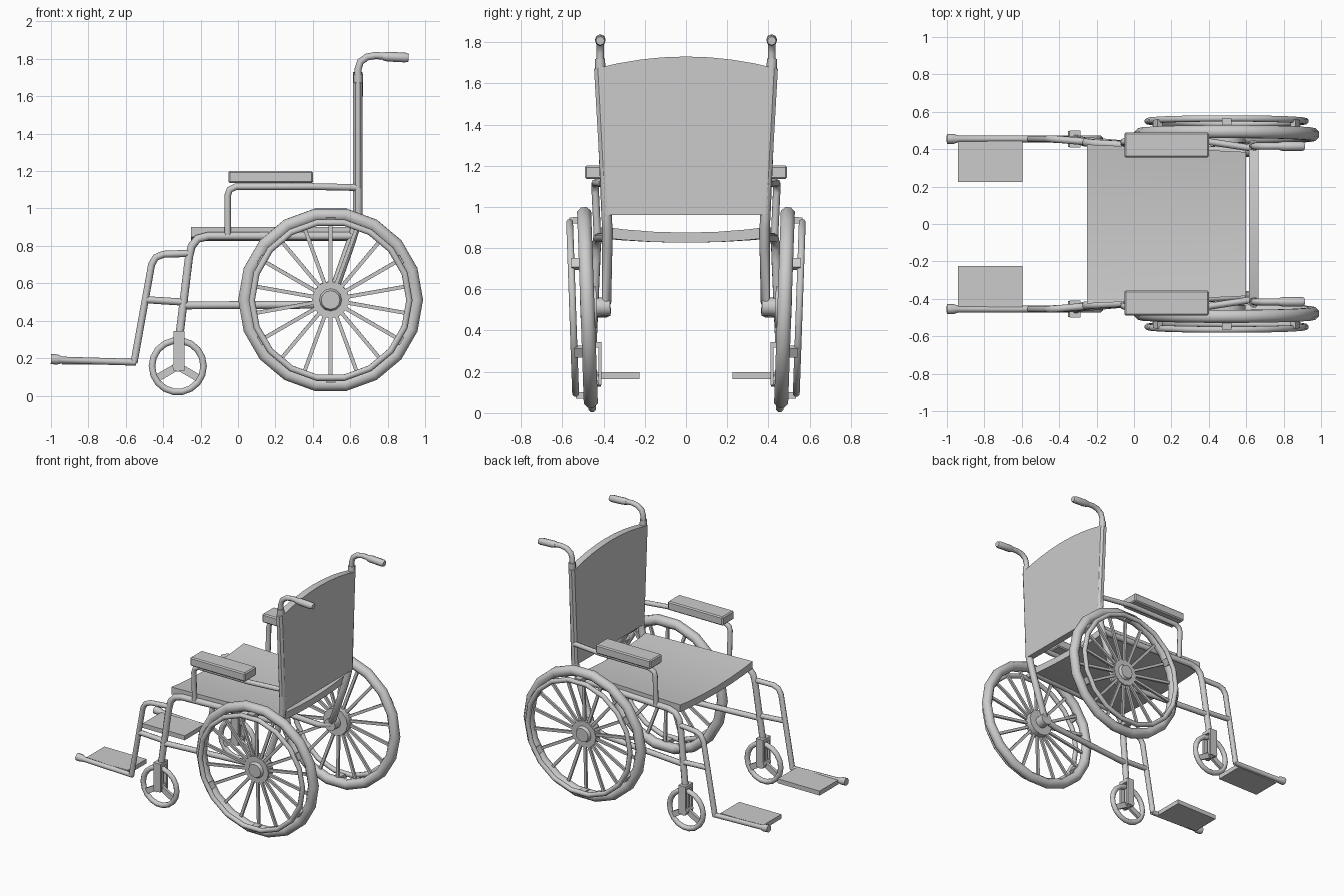
import bpy, bmesh
from math import radians, sin, cos, tau
from mathutils import Matrix, Vector

if "Cube" in bpy.data.objects:
    bpy.data.objects.remove(bpy.data.objects["Cube"])


def finish(ob, name, mirror=True, angle=40):
    """Name the object, set its shading and mirror it to the other side."""
    ob.name = name
    bpy.ops.object.select_all(action='DESELECT')
    ob.select_set(True)
    bpy.context.view_layer.objects.active = ob
    if angle:
        bpy.ops.object.shade_smooth_by_angle(angle=radians(angle))
    if mirror:
        m = ob.modifiers.new("mirror", 'MIRROR')
        m.use_axis = (False, True, False)
        m.use_clip = False
        m.use_mirror_merge = False
    return ob


def from_bmesh(bm, name, mirror=True, angle=40):
    bmesh.ops.recalc_face_normals(bm, faces=bm.faces)
    me = bpy.data.meshes.new(name)
    bm.to_mesh(me)
    bm.free()
    ob = bpy.data.objects.new(name, me)
    bpy.context.collection.objects.link(ob)
    return finish(ob, name, mirror, angle)


def tube(name, pts, r, radii=None):
    cu = bpy.data.curves.new(name, 'CURVE')
    cu.dimensions = '3D'
    cu.bevel_depth, cu.bevel_resolution, cu.use_fill_caps = r, 2, True
    sp = cu.splines.new('POLY')
    sp.points.add(len(pts) - 1)
    for i, p in enumerate(pts):
        sp.points[i].co = (*p, 1)
        if radii:
            sp.points[i].radius = radii[i]
    ob = bpy.data.objects.new(name, cu)
    bpy.context.collection.objects.link(ob)
    bpy.ops.object.select_all(action='DESELECT')
    ob.select_set(True)
    bpy.context.view_layer.objects.active = ob
    bpy.ops.object.convert(target='MESH')
    return finish(bpy.context.object, name, angle=50)


def add_box(bm, lo, hi, mat=Matrix()):
    lo, hi = Vector(lo), Vector(hi)
    size = Matrix.Diagonal((*(hi - lo), 1))
    bmesh.ops.create_cube(bm, size=1, matrix=mat @ Matrix.Translation((lo + hi) / 2) @ size)


def box(name, lo, hi, bevel=0):
    bm = bmesh.new()
    add_box(bm, lo, hi)
    if bevel:
        bmesh.ops.bevel(bm, geom=bm.edges[:], offset=bevel, segments=1, affect='EDGES')
    return from_bmesh(bm, name, angle=0)


# wheel helpers work in a local frame whose axle is the y axis
def ring(name, mat, major, minor, segs, sides=8):
    bm = bmesh.new()
    rows = []
    for i in range(segs):
        a = tau * i / segs
        row = []
        for j in range(sides):
            b = tau * (j + .5) / sides
            r = major + minor * cos(b)
            row.append(bm.verts.new(mat @ Vector((r * cos(a), minor * sin(b), r * sin(a)))))
        rows.append(row)
    for i in range(segs):
        p, q = rows[i], rows[(i + 1) % segs]
        for j in range(sides):
            k = (j + 1) % sides
            bm.faces.new((p[j], p[k], q[k], q[j]))
    return from_bmesh(bm, name, angle=50)


def hub(name, mat, r1, r2, y0, y1, segs=12):
    bm = bmesh.new()
    bmesh.ops.create_cone(bm, cap_ends=True, segments=segs, radius1=r2, radius2=r1, depth=y1 - y0,
                          matrix=mat @ Matrix.Translation((0, (y0 + y1) / 2, 0)) @ Matrix.Rotation(radians(90), 4, 'X'))
    return from_bmesh(bm, name)


def spokes(name, mat, n, r0, r1, width, y0, y1, start=90):
    bm = bmesh.new()
    for i in range(n):
        add_box(bm, (r0, y0, -width / 2), (r1, y1, width / 2),
                mat @ Matrix.Rotation(-radians(start + 360 * i / n), 4, 'Y'))
    return from_bmesh(bm, name, angle=0)


def sheet(name, stations, corners, angle=30):
    """Loft of four-cornered cross-sections, capped at both ends."""
    bm = bmesh.new()
    rows = [[bm.verts.new(p) for p in corners(t)] for t in stations]
    for p, q in zip(rows, rows[1:]):
        n = len(p)
        for j in range(n):
            bm.faces.new((p[j], p[(j + 1) % n], q[(j + 1) % n], q[j]))
    bm.faces.new(rows[0])
    bm.faces.new(rows[-1])
    return from_bmesh(bm, name, mirror=False, angle=angle)


# large rear wheels, slightly cambered
W = Matrix.Translation((.495, .478, .512)) @ Matrix.Rotation(radians(-2), 4, 'X')
ring("rear_tire", W, .460, .037, 18)
ring("hand_rim", W @ Matrix.Translation((0, .072, 0)), .421, .018, 18)
spokes("rear_spokes", W, 18, .06, .44, .020, -.008, .008)
spokes("hand_rim_brackets", W, 6, .41, .44, .05, .0, .072, 30)
hub("rear_hub", W, .10, .10, -.045, .015)
hub("rear_hub_cap", W, .06, .05, .015, .035)
hub("rear_axle", W, .045, .045, -.11, -.045)

# front caster wheels and forks
C = Matrix.Translation((-.322, .455, .157))
ring("caster_tire", C, .138, .019, 18)
spokes("caster_spokes", C, 3, .01, .13, .04, -.010, .010)
hub("caster_hub", C, .03, .03, -.042, .042, 8)
for n, y in (("inner", .410), ("outer", .484)):
    box("caster_fork_" + n, (-.345, y, .135), (-.287, y + .016, .345))
box("caster_fork_bridge", (-.345, .41, .318), (-.287, .50, .345))

# main frame tubes
tube("side_frame", [(-.312, .455, .33), (-.262, .437, .74), (-.247, .435, .80), (-.215, .431, .838),
                    (-.16, .428, .852), (.61, .383, .852)], .023)
tube("back_post", [(.642, .418, 1.72), (.642, .386, .97), (.628, .382, .90), (.60, .382, .81),
                   (.505, .385, .54), (.495, .43, .512)], .025)
tube("lower_rail", [(-.29, .447, .482), (.40, .385, .485), (.495, .385, .512)], .021)

# push handles and grips
tube("push_handle", [(.642, .417, 1.66), (.642, .416, 1.745), (.655, .416, 1.785), (.69, .416, 1.81),
                     (.735, .416, 1.818), (.80, .416, 1.813)], .019)
tube("hand_grip", [(.775, .416, 1.813), (.80, .416, 1.812), (.895, .416, 1.807), (.912, .416, 1.806)],
     .026, [.8, 1, 1, .8])

# armrests
tube("armrest_tube", [(-.055, .43, .86), (-.055, .44, 1.07), (-.045, .44, 1.10), (-.01, .44, 1.117),
                      (.40, .44, 1.117), (.63, .405, 1.112)], .018)
box("armrest_pad", (-.052, .355, 1.135), (.40, .49, 1.20), .008)

# footrests
tube("footrest_hanger", [(-.26, .44, .76), (-.40, .452, .755), (-.44, .455, .738), (-.462, .455, .70),
                         (-.556, .455, .175)], .019)
tube("footrest_brace", [(-.30, .45, .50), (-.49, .455, .512)], .019)
tube("footrest_bar", [(-.545, .455, .178), (-.94, .455, .190), (-.965, .455, .193), (-1.0, .455, .195)],
     .018, [1, 1, 1.5, 1.5])
box("footplate", (-.94, .225, .165), (-.595, .445, .198))

# sagging seat, narrower at the back
def seat_section(t):
    top = .875 + .026 * t * t
    bottom = .826 + .022 * t * t
    return [(-.25, .425 * t, bottom), (-.25, .425 * t, top),
            (.60, .385 * t, top), (.60, .385 * t, bottom)]


sheet("seat", (-1, -.75, -.4, 0, .4, .75, 1), seat_section)


# backrest with an arched top edge, wrapped round the posts
def back_section(t):
    h = .025 if abs(t) < .97 else .012
    top = 1.67 + .06 * (1 - t * t)
    return [(.640 - h, .406 * t, .96), (.640 + h, .406 * t, .96),
            (.640 + h, .446 * t, top), (.640 - h, .446 * t, top)]


sheet("backrest", (-1, -.96, -.75, -.5, -.25, 0, .25, .5, .75, .96, 1), back_section)
